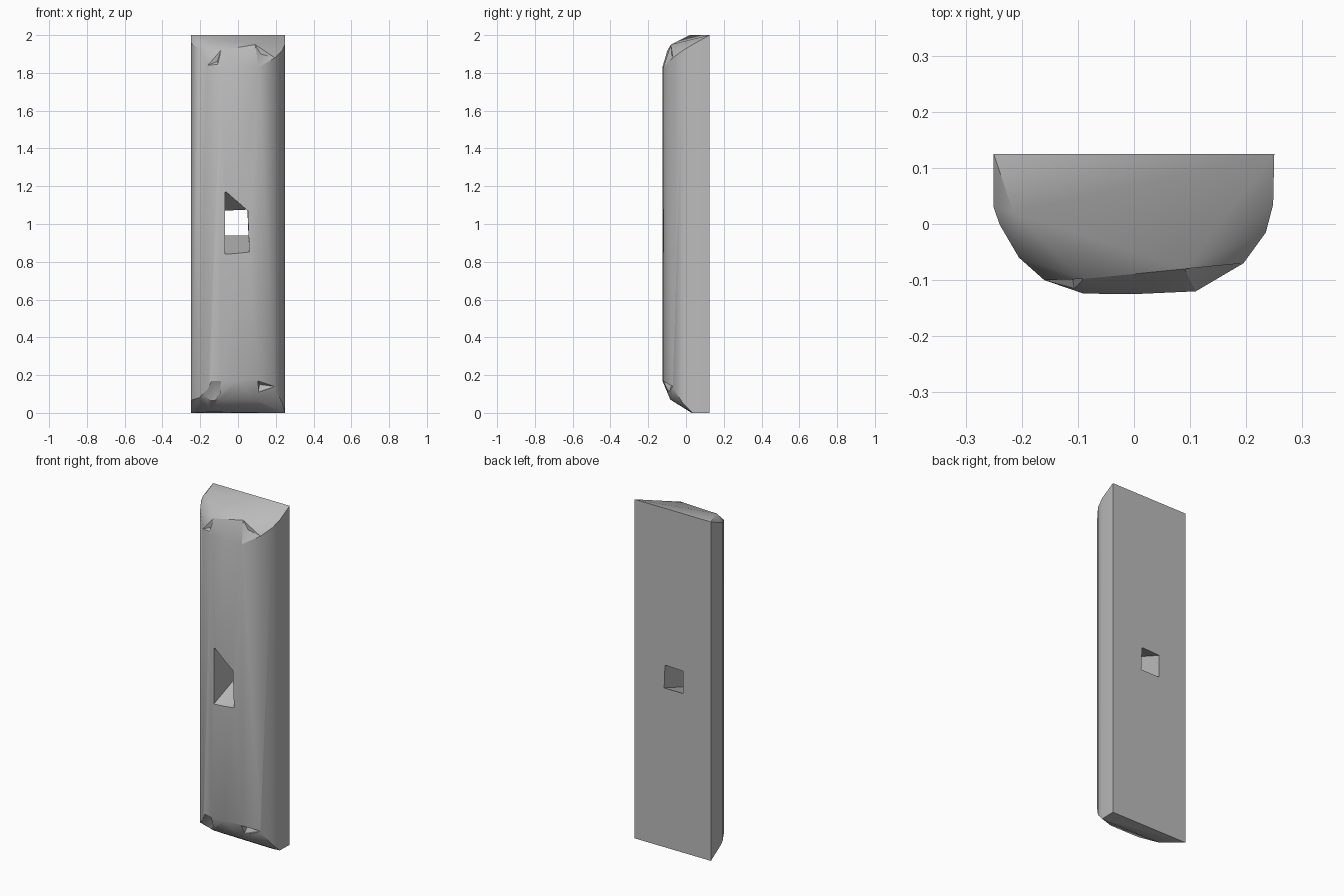
import bpy, bmesh
from math import radians

cube = bpy.data.objects.get("Cube")
if cube:
    bpy.data.objects.remove(cube, do_unlink=True)

stone = bpy.data.materials.new("mid grey")
stone.use_nodes = True
GREY = (0.5, 0.5, 0.5, 1)
stone.diffuse_color = GREY
stone.node_tree.nodes["Principled BSDF"].inputs["Base Color"].default_value = GREY


def hull(name, points):
    """Solid convex block spanned by a few corner points."""
    bm = bmesh.new()
    for p in points:
        bm.verts.new(p)
    result = bmesh.ops.convex_hull(bm, input=bm.verts)
    loose = [v for v in bm.verts if not v.link_faces]
    bmesh.ops.delete(bm, geom=loose, context='VERTS')
    bmesh.ops.dissolve_limit(bm, angle_limit=radians(0.5),
                             verts=bm.verts, edges=bm.edges)
    bmesh.ops.recalc_face_normals(bm, faces=bm.faces)
    mesh = bpy.data.meshes.new(name)
    bm.to_mesh(mesh)
    bm.free()
    mesh.materials.append(stone)
    obj = bpy.data.objects.new(name, mesh)
    bpy.context.collection.objects.link(obj)
    return obj


# Upright edges of the rounded bar: x, y, bottom, top
edges = [
    (-.25, .125, 0, 2), (.25, .125, 0, 2),
    (.248, .035, 0, 1.95), (.235, -.015, .05, 1.92), (.195, -.07, .13, 1.88),
    (.11, -.12, .17, 1.83), (0, -.125, .17, 1.83), (-.09, -.124, .17, 1.83),
    (-.16, -.1, .13, 1.84), (-.205, -.06, .08, 1.93),
    (-.24, 0, .07, 1.95), (-.25, .03, .06, 1.96),
]
# Worn end corners
ends = [
    (-.215, .02, 2), (.09, -.08, 1.95), (-.09, -.098, 1.92),
    (-.15, .03, .005), (.2, .03, 0), (.09, -.083, .07), (-.1, -.083, .07),
]
bar = hull("bar", [(x, y, z) for x, y, lo, hi in edges for z in (lo, hi)] + ends)

# Tapered window through the middle, and chips at the four front corners
cutters = {
    "window_cutter": [
        (-.07, -.14, .834), (.06, -.14, .845), (.052, -.14, 1.07), (-.07, -.14, 1.176),
        (-.068, .14, .945), (.055, .14, .945), (.05, .14, 1.07), (-.068, .14, 1.065)],
    "upper_left_chip": [
        (.09, -.08, 1.95), (.11, -.12, 1.83), (.195, -.07, 1.88),
        (.12, -.076, 1.9), (.19, -.16, 1.94)],
    "upper_right_chip": [
        (-.09, -.098, 1.92), (-.105, -.122, 1.84), (-.16, -.1, 1.84),
        (-.11, -.095, 1.86), (-.16, -.15, 1.92)],
    "lower_left_chip": [
        (.105, -.121, .17), (.195, -.07, .14), (.105, -.09, .11),
        (.115, -.075, .15), (.18, -.15, .1)],
    "lower_right_chip": [
        (-.14, -.109, .17), (-.09, -.124, .17), (-.09, -.09, .1),
        (-.15, -.05, .03), (-.19, -.07, .07), (-.12, -.085, .13), (-.16, -.15, .08)],
}
for name, points in cutters.items():
    cutter = hull(name, points)
    cutter.hide_render = True
    cutter.hide_set(True)
    cut = bar.modifiers.new(name, 'BOOLEAN')
    cut.operation = 'DIFFERENCE'
    cut.solver = 'EXACT'
    cut.object = cutter

# Bake the cuts, drop the cutters and shade softly
bpy.context.view_layer.update()
baked = bpy.data.meshes.new_from_object(
    bar.evaluated_get(bpy.context.evaluated_depsgraph_get()))
bar.modifiers.clear()
bar.data = baked
for name in cutters:
    bpy.data.objects.remove(bpy.data.objects[name], do_unlink=True)
bpy.ops.object.select_all(action='DESELECT')
bar.select_set(True)
bpy.context.view_layer.objects.active = bar
bpy.ops.object.shade_smooth_by_angle(angle=radians(32))
